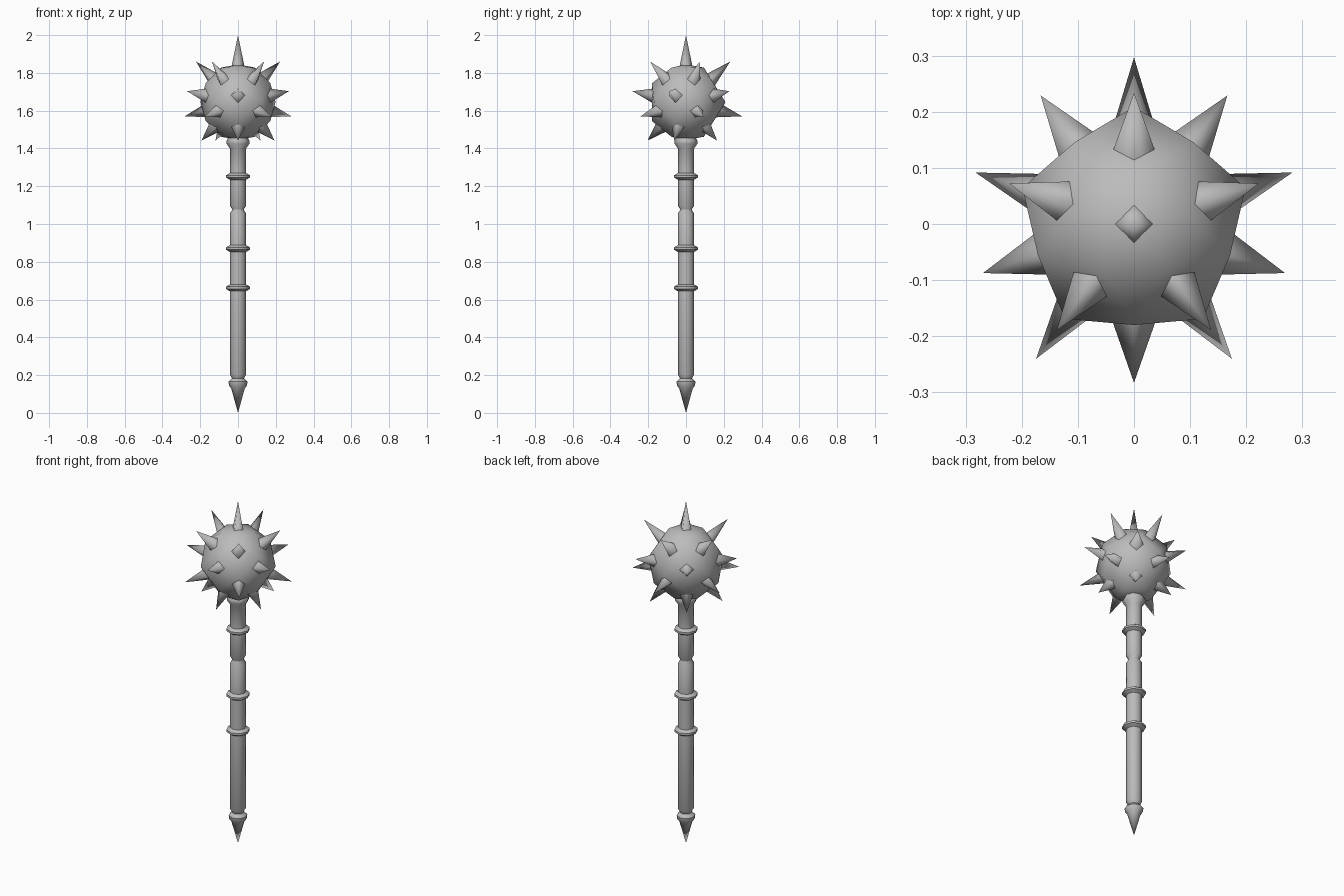
import bpy, bmesh
from math import radians, sin, cos, pi
from mathutils import Vector

if "Cube" in bpy.data.objects:
    bpy.data.objects.remove(bpy.data.objects["Cube"])

steel = bpy.data.materials.new("grey steel")
steel.use_nodes = True
GREY = (0.5, 0.5, 0.5, 1)
steel.diffuse_color = GREY
steel.node_tree.nodes["Principled BSDF"].inputs["Base Color"].default_value = GREY

CENTRE = Vector((0, 0, 1.645))


def finish(name, bm, angle):
    bmesh.ops.recalc_face_normals(bm, faces=bm.faces)
    mesh = bpy.data.meshes.new(name)
    bm.to_mesh(mesh)
    bm.free()
    mesh.materials.append(steel)
    ob = bpy.data.objects.new(name, mesh)
    bpy.context.collection.objects.link(ob)
    bpy.ops.object.select_all(action='DESELECT')
    bpy.context.view_layer.objects.active = ob
    ob.select_set(True)
    bpy.ops.object.shade_smooth_by_angle(angle=radians(angle))
    return ob


def ring(radius, z, start, count=5):
    return [Vector((radius * cos(radians(start) + 2 * pi * i / count),
                    radius * sin(radians(start) + 2 * pi * i / count), z))
            for i in range(count)]


# Handle: eight-sided turned profile of (radius, height)
def collar(z):
    return [(0.043, z - 0.018), (0.063, z - 0.006), (0.063, z + 0.006), (0.043, z + 0.018)]


profile = [(0.036, 0.13), (0.048, 0.145), (0.05, 0.165), (0.032, 0.183), (0.043, 0.205)]
profile += collar(0.662) + collar(0.87)
profile += [(0.043, 1.055), (0.032, 1.073), (0.032, 1.079), (0.043, 1.097)]
profile += collar(1.252)
profile += [(0.043, 1.4), (0.06, 1.425), (0.06, 1.44), (0.045, 1.47)]

bm = bmesh.new()
loops = [[bm.verts.new(p) for p in ring(r, z, 0, 8)] for r, z in profile]
for low, high in zip(loops, loops[1:]):
    for i in range(8):
        j = (i + 1) % 8
        bm.faces.new((low[i], low[j], high[j], high[i]))
bm.faces.new(loops[-1])
point = bm.verts.new((0, 0, 0))
for i in range(8):
    bm.faces.new((point, loops[0][(i + 1) % 8], loops[0][i]))
finish("handle", bm, 46)

# Ball: five-sided staggered rings joined by a hull
bm = bmesh.new()
points = [Vector((0, 0, 0.2)), Vector((0, 0, -0.2))] + ring(0.209, 0, 90)
for side in (1, -1):
    points += ring(0.18, side * 0.1, 54) + ring(0.095, side * 0.183, 90)
for p in points:
    bm.verts.new(p + CENTRE)
bmesh.ops.convex_hull(bm, input=bm.verts)
finish("ball", bm, 80)


# Spikes: four-sided cones rooted inside the ball
def spike(name, tip):
    axis = tip - CENTRE
    length = axis.length
    axis.normalize()
    across = Vector((0, 0, 1)).cross(axis)
    if across.length < 0.01:
        across = Vector((1, 0, 0))
    across.normalize()
    up = axis.cross(across)
    root = 0.15
    radius = 0.034 * (length - root) / (length - 0.19)
    bm = bmesh.new()
    apex = bm.verts.new(tip)
    base = [bm.verts.new(CENTRE + axis * root + d * radius)
            for d in (across, up, -across, -up)]
    for i in range(4):
        bm.faces.new((base[i], base[(i + 1) % 4], apex))
    bm.faces.new(base[::-1])
    finish(name, bm, 95)


spike("top_spike", Vector((0, 0, 2)))
rows = [("upper", 0.234, 1.86, 90), ("upper_middle", 0.283, 1.703, 54),
        ("lower_middle", 0.297, 1.57, 90), ("lower", 0.203, 1.442, 54)]
for row, radius, height, start in rows:
    for i, tip in enumerate(ring(radius, height, start)):
        spike(f"{row}_spike_{i + 1}", tip)
